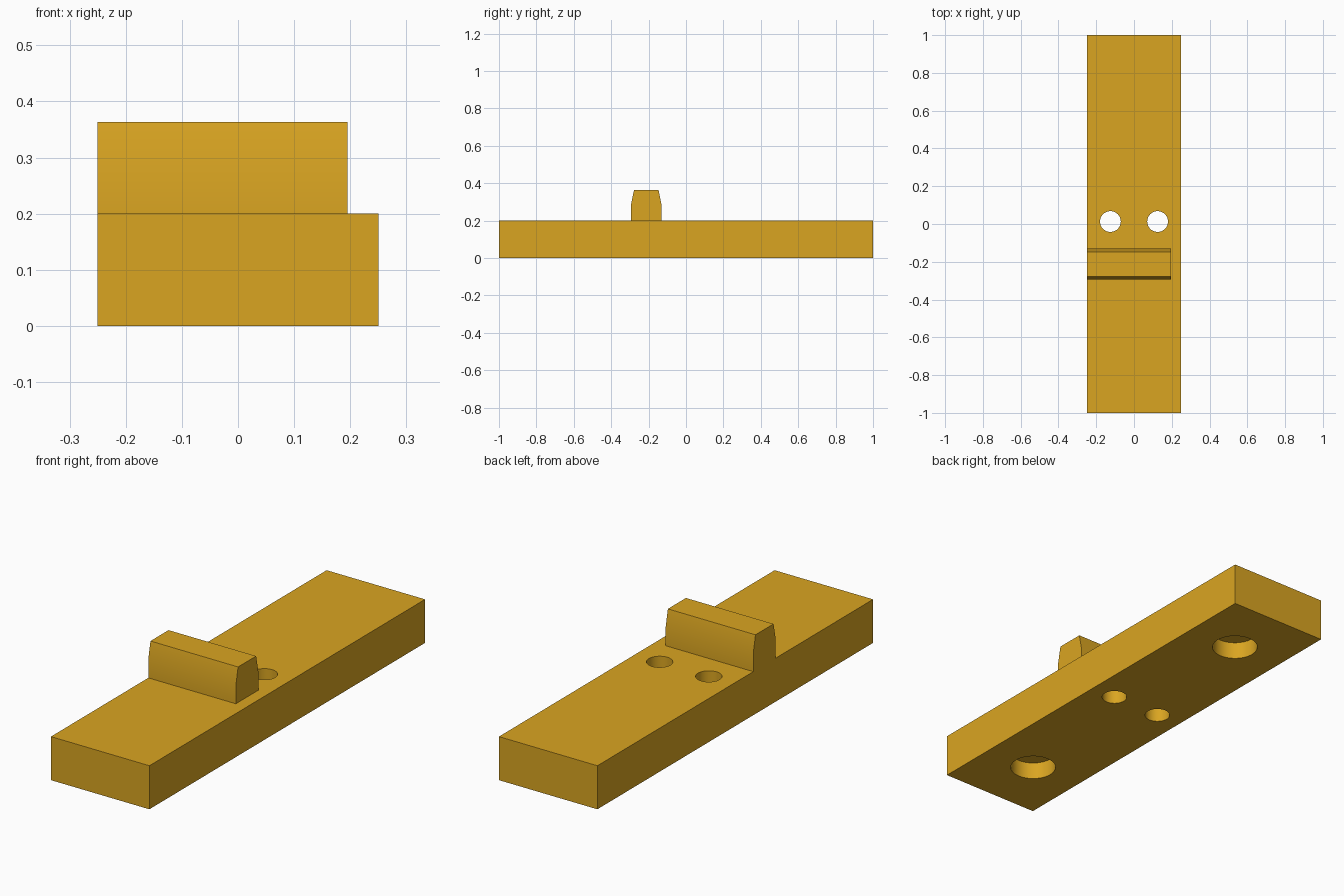
import bpy, bmesh, math

if "Cube" in bpy.data.objects:
    bpy.data.objects.remove(bpy.data.objects["Cube"])

gold = bpy.data.materials.new("golden_yellow")
gold.diffuse_color = (0.70, 0.376, 0.0155, 1)
gold.use_nodes = True
gold.node_tree.nodes["Principled BSDF"].inputs["Base Color"].default_value = gold.diffuse_color


def prism(name, profile, x0, x1):
    """Extrude a (y, z) profile along x."""
    bm = bmesh.new()
    face = bm.faces.new([bm.verts.new((x0, y, z)) for y, z in profile])
    ext = bmesh.ops.extrude_face_region(bm, geom=[face])
    bmesh.ops.translate(bm, vec=(x1 - x0, 0, 0),
                        verts=[v for v in ext["geom"] if isinstance(v, bmesh.types.BMVert)])
    bmesh.ops.recalc_face_normals(bm, faces=bm.faces)
    mesh = bpy.data.meshes.new(name)
    bm.to_mesh(mesh)
    bm.free()
    obj = bpy.data.objects.new(name, mesh)
    bpy.context.collection.objects.link(obj)
    mesh.materials.append(gold)
    return obj


def smooth(obj):
    bpy.ops.object.select_all(action='DESELECT')
    obj.select_set(True)
    bpy.context.view_layer.objects.active = obj
    bpy.ops.object.shade_smooth_by_angle(angle=math.radians(30))


def drill(obj, x, y, radius, z0, z1):
    """Cut a round vertical hole between two heights."""
    bpy.ops.mesh.primitive_cylinder_add(vertices=48, radius=radius, depth=z1 - z0,
                                        location=(x, y, (z0 + z1) / 2))
    cutter = bpy.context.object
    cutter.name = "hole_cutter"
    cutter.hide_render = True
    cutter.data.materials.append(gold)
    mod = obj.modifiers.new("hole", 'BOOLEAN')
    mod.operation = 'DIFFERENCE'
    mod.solver = 'EXACT'
    mod.object = cutter
    bpy.context.view_layer.objects.active = obj
    bpy.ops.object.modifier_apply(modifier=mod.name)
    bpy.data.objects.remove(cutter)


# base bar
base = prism("base_bar", [(-1, 0), (1, 0), (1, 0.2), (-1, 0.2)], -0.25, 0.25)
for side in (-1, 1):
    drill(base, side * 0.125, 0.013, 0.055, -0.1, 0.3)    # through holes
    drill(base, 0, side * 0.70, 0.10, -0.1, 0.08)         # blind sockets underneath
smooth(base)

# raised ridge with tapered top
ridge_y = -0.2125
half = [(0.0815, 0.2), (0.0815, 0.285), (0.0655, 0.363)]
profile = [(ridge_y + y, z) for y, z in half] + [(ridge_y - y, z) for y, z in reversed(half)]
ridge = prism("ridge", profile, -0.25, 0.195)
smooth(ridge)
